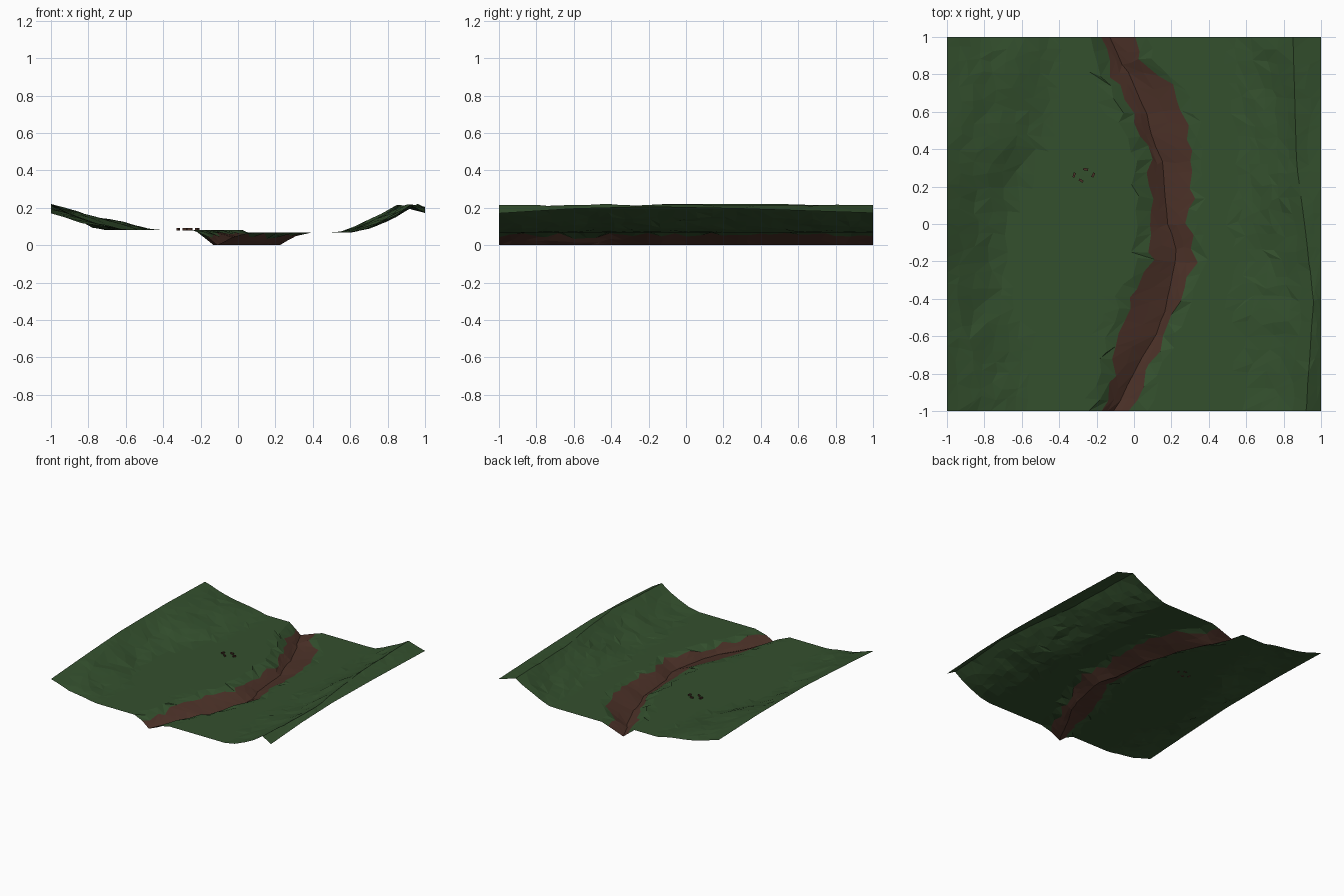
import bpy, math, random
from mathutils import Vector, noise

if "Cube" in bpy.data.objects:
    bpy.data.objects.remove(bpy.data.objects["Cube"])

random.seed(4)


def material(name, rgb):
    m = bpy.data.materials.new(name)
    m.diffuse_color = (*rgb, 1)
    m.use_nodes = True
    m.node_tree.nodes["Principled BSDF"].inputs["Base Color"].default_value = m.diffuse_color
    return m


grass = material("grass", (0.034, 0.08, 0.027))
soil = material("soil", (0.072, 0.031, 0.021))


def lerp(pts, t):
    """Piecewise linear lookup through (position, value) pairs."""
    if t <= pts[0][0]:
        return pts[0][1]
    for (a, va), (b, vb) in zip(pts, pts[1:]):
        if t <= b:
            return va + (vb - va) * (t - a) / (b - a)
    return pts[-1][1]


# Plan curves along y: river bed line, its two banks, hill feet and crests
BED = [(-1, -.11), (-.8, 0), (-.6, .12), (-.45, .17), (-.15, .23), (0, .18), (.36, .15), (.42, .1), (.6, .07), (.8, -.03), (1, -.13)]
BANK_L = [(-1, -.16), (-.8, -.11), (-.5, -.06), (-.2, .09), (0, .08), (.4, .08), (.6, -.02), (.8, -.13), (1, -.18)]
BANK_R = [(-1, -.01), (-.8, .05), (-.6, .16), (-.4, .23), (-.2, .32), (0, .29), (.3, .32), (.6, .26), (.78, .18), (.86, .04), (1, .03)]
FOOT_L = [(-1, -.6), (-.6, -.58), (-.2, -.74), (.2, -.65), (.5, -.46), (1, -.44)]
TOP_L = [(-1, .17), (-.5, .2), (-.1, .22), (.5, .22), (1, .205)]
FOOT_R = [(-1, .6), (-.5, .56), (0, .55), (.5, .56), (1, .52)]
CREST = [(-1, .92), (-.4, .96), (0, .91), (.3, .87), (1, .85)]
EDGE_R = [(-1, .17), (-.6, .195), (-.2, .205), (.3, .195), (1, .172)]


def height(x, y):
    bed, bl, br = lerp(BED, y), lerp(BANK_L, y), lerp(BANK_R, y)
    n = noise.noise(Vector((x * 6, y * 4, 1.5))) + .5 * noise.noise(Vector((x * 13, y * 11, 7)))
    if x < bed:
        fl = lerp(FOOT_L, y)
        z = .08 * min(1, (bed - x) / (bed - bl + .05))
        if x < fl:
            t = (fl - x) / (fl + 1)
            z += (lerp(TOP_L, y) - .08) * t ** 1.15 + .022 * n * math.sin(math.pi * t)
        return z
    fr, cr = lerp(FOOT_R, y), lerp(CREST, y)
    z = .068 * min(1, (x - bed) / (br - bed + .03))
    if x > cr:
        t = (x - cr) / (1 - cr)
        return .215 + (lerp(EDGE_R, y) - .215) * t + .012 * n * (1 - t)
    if x > fr:
        t = (x - fr) / (cr - fr)
        z += .147 * t ** 1.5 + .02 * n * math.sin(math.pi * t)
    return z


# Valley sheet: rows across the valley, columns following banks and crest
ROWS = 30
verts, faces, brown = [], [], []
for j in range(ROWS + 1):
    y0 = -1 + 2 * j / ROWS
    wob = random.uniform(-.025, .025)
    bed = lerp(BED, y0)
    bl = min(lerp(BANK_L, y0) + wob, bed - .03)
    br = max(lerp(BANK_R, y0) + random.uniform(-.025, .025), bed + .03)
    cr = lerp(CREST, y0)
    xs = [-1 + (bl + 1) * i / 14 for i in range(14)]
    first = len(xs)
    xs += [bl, (bl + bed) / 2, bed, (bed + br) / 2]
    last = len(xs)
    xs += [br + (cr - br) * i / 11 for i in range(11)]
    crest_i = len(xs)
    xs += [cr, (cr + 1) / 2, 1]
    COLS = len(xs)
    for i, x in enumerate(xs):
        y = y0
        if 0 < j < ROWS:
            y += random.uniform(-.02, .02)
        fixed = i in (0, COLS - 1, crest_i) or first <= i <= last
        if not fixed:
            x += random.uniform(-.018, .018)
        z = 0 if i == first + 2 else height(x, y)
        verts.append((x, y, min(max(z, 0), .225)))

for j in range(ROWS):
    for i in range(COLS - 1):
        a = j * COLS + i
        b, c, d = a + 1, a + COLS + 1, a + COLS
        faces += [(a, b, c), (a, c, d)] if random.random() < .5 else [(a, b, d), (b, c, d)]
        brown += [first <= i < last] * 2

mesh = bpy.data.meshes.new("valley_ground")
mesh.from_pydata(verts, [], faces)
mesh.materials.append(grass)
mesh.materials.append(soil)
for p, is_brown in zip(mesh.polygons, brown):
    p.material_index = int(is_brown)
mesh.update()
bpy.context.collection.objects.link(bpy.data.objects.new("valley_ground", mesh))

# Ring of four small blocks on the left plain
for k, (x, y, turn) in enumerate([(-.32, .262, 75), (-.258, .292, -10), (-.218, .262, 65), (-.283, .232, -30)]):
    bpy.ops.mesh.primitive_cube_add(size=1, location=(x, y, .084), rotation=(0, 0, math.radians(turn)))
    o = bpy.context.object
    o.name = f"camp_block_{k + 1}"
    o.scale = (.026, .012, .014)
    o.data.materials.append(soil)
